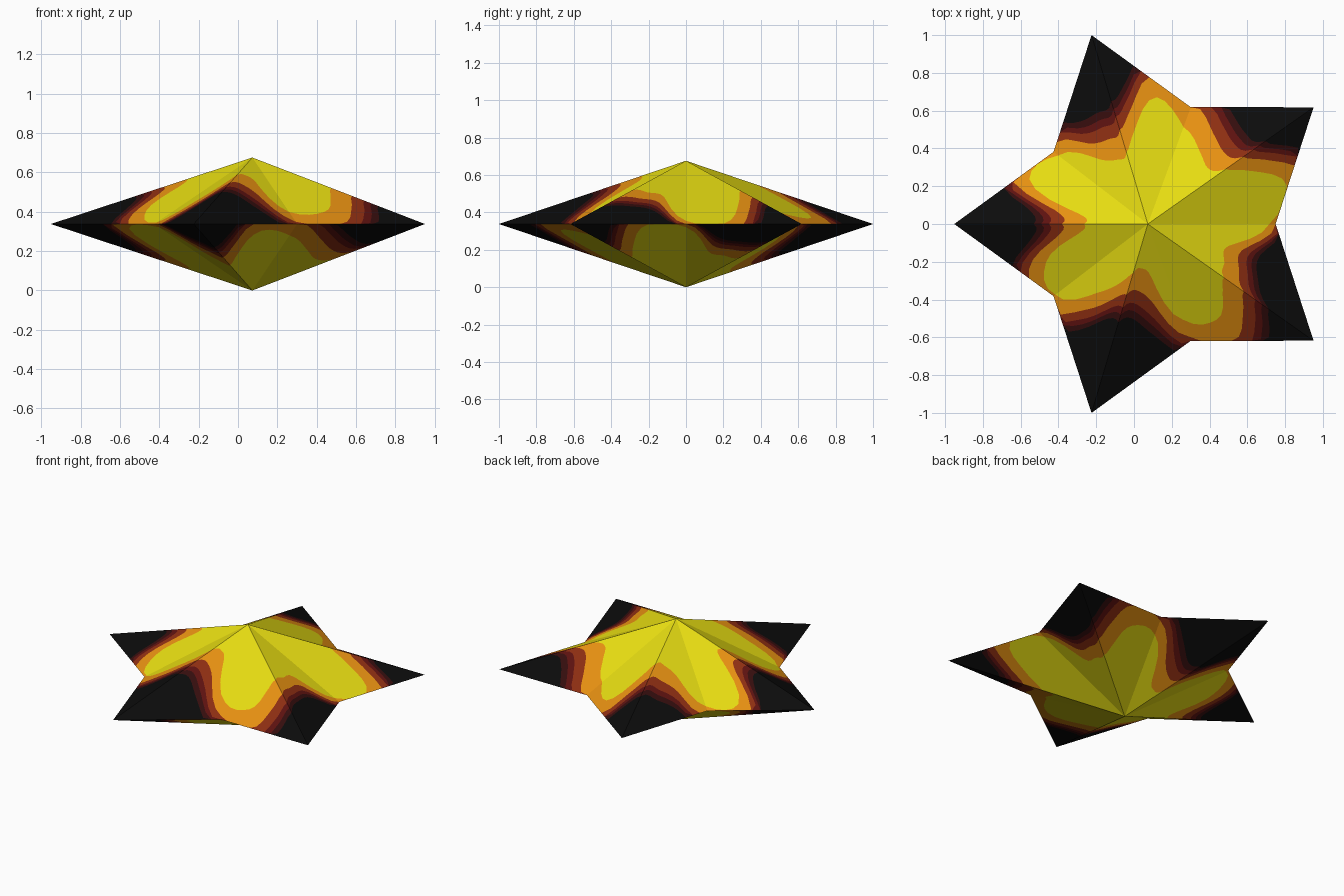
import bpy
import bmesh
from math import cos, sin, pi
from mathutils import Vector

cube = bpy.data.objects.get("Cube")
if cube:
    bpy.data.objects.remove(cube, do_unlink=True)

MID_Z, HALF_HEIGHT = 0.338, 0.338
RING_X, APEX_X = 0.1, 0.073
TIP_RADIUS, VALLEY_RADIUS = 1.0515, 0.65
FINE = 4  # smooth steps between two measured rays

# Colours from the glowing centre out to the charred tips
COLOURS = [
    ("yellow", (0.82, 0.74, 0.006)),
    ("orange", (0.82, 0.29, 0.006)),
    ("rust", (0.27, 0.028, 0.006)),
    ("maroon", (0.11, 0.006, 0.005)),
    ("dark_maroon", (0.035, 0.004, 0.004)),
    ("black", (0.0035, 0.0035, 0.0035)),
]
# Where the middle bands end, between the yellow edge and the black edge
BAND_ENDS = (0, 0.44, 0.7, 0.85, 1)

# Yellow edge and black edge in percent of the way from apex to rim,
# on three rays per rim side, clockwise from the left-pointing tip
YELLOW = [33, 43, 93, 95, 58, 43, 38, 57, 90, 83, 62, 48, 47, 68, 99,
          95, 57, 50, 46, 60, 82, 82, 38, 27, 26, 39, 62, 98, 80, 44]
BLACK = [59, 77, 130, 130, 91, 74, 65, 88, 135, 130, 98, 78, 71, 98, 140,
         112, 80, 72, 73, 97, 125, 115, 80, 58, 52, 64, 97, 135, 110, 74]
RAYS = len(YELLOW)


def make_material(name, rgb):
    mat = bpy.data.materials.new(name)
    mat.use_nodes = True
    mat.diffuse_color = (*rgb, 1)
    shader = next(n for n in mat.node_tree.nodes if n.type == "BSDF_PRINCIPLED")
    shader.inputs["Base Color"].default_value = (*rgb, 1)
    shader.inputs["Roughness"].default_value = 0.8
    return mat


def smooth_sample(table, i, t):
    """Catmull-Rom value on a closed table."""
    a, b, c, d = (table[(i + k) % RAYS] for k in (-1, 0, 1, 2))
    value = b + 0.5 * t * (c - a + t * (2*a - 5*b + 4*c - d + t * (3*(b - c) + d - a)))
    return value / 100


def corner(k):
    """Rim corner: even ones are tips, odd ones are valleys."""
    radius = VALLEY_RADIUS if k % 2 else TIP_RADIUS
    angle = pi - k * pi / 5
    return Vector((RING_X + radius * cos(angle), radius * sin(angle), 0))


def ray_points(step):
    """Apex, band borders and rim along one ray of the upper half."""
    i, t = step // FINE % RAYS, step % FINE / FINE
    side, along = i // 3, (i % 3 + t) / 3
    rim = corner(side).lerp(corner(side + 1), along)
    apex = Vector((APEX_X, 0, HALF_HEIGHT))
    inner, outer = smooth_sample(YELLOW, i, t), smooth_sample(BLACK, i, t)
    stops = [inner + (outer - inner) * e for e in BAND_ENDS]
    return [apex] + [apex.lerp(rim, min(s, 1)) for s in stops] + [rim]


# Star: the lower half is the upper half turned over about the x axis
bm = bmesh.new()
rays = [ray_points(s) for s in range(RAYS * FINE)]
for flip in (1, -1):
    for n, ray in enumerate(rays):
        following = rays[(n + 1) % len(rays)]
        for band in range(len(COLOURS)):
            quad = (ray[band], ray[band + 1], following[band + 1], following[band])
            loop = []
            for p in quad:
                if all((p - q).length > 0.0001 for q in loop):
                    loop.append(p)
            if len(loop) < 3:
                continue
            face = bm.faces.new([bm.verts.new((p.x, p.y * flip, MID_Z + p.z * flip))
                                 for p in loop])
            face.material_index = band
bmesh.ops.remove_doubles(bm, verts=bm.verts, dist=0.0001)
bmesh.ops.recalc_face_normals(bm, faces=bm.faces)

mesh = bpy.data.meshes.new("star")
bm.to_mesh(mesh)
bm.free()
for name, rgb in COLOURS:
    mesh.materials.append(make_material(name, rgb))
star = bpy.data.objects.new("star", mesh)
bpy.context.collection.objects.link(star)
